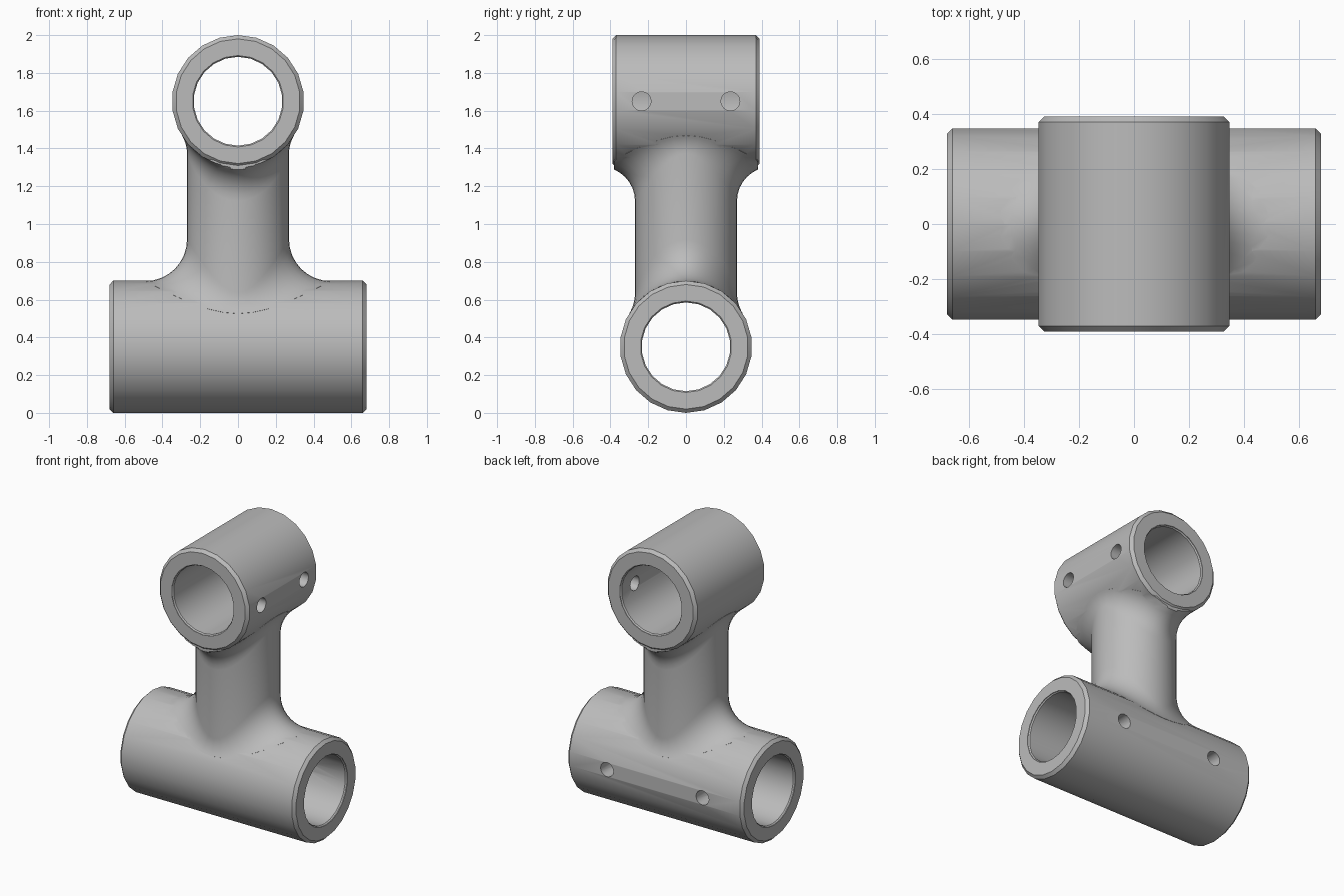
import bpy, bmesh, math
from mathutils import Vector

if "Cube" in bpy.data.objects:
    bpy.data.objects.remove(bpy.data.objects["Cube"], do_unlink=True)

X, Y, Z = Vector((1, 0, 0)), Vector((0, 1, 0)), Vector((0, 0, 1))
TUBE_R, BORE_R, STEM_R, PIN_R = 0.35, 0.235, 0.27, 0.05
LOW, HIGH = Z * 0.35, Z * 1.65
LOW_HALF, HIGH_HALF, CHAMFER = 0.68, 0.39, 0.02
SIDES = 22

grey = bpy.data.materials.new("plain_grey")
grey.use_nodes = True
colour = (0.5, 0.5, 0.5, 1)
grey.diffuse_color = colour
grey.node_tree.nodes["Principled BSDF"].inputs["Base Color"].default_value = colour


def skin(name, rings):
    """Closed solid through a stack of equal-sized rings."""
    bm = bmesh.new()
    loops = [[bm.verts.new(p) for p in ring] for ring in rings]
    n = len(loops[0])
    for a, b in zip(loops, loops[1:]):
        for i in range(n):
            j = (i + 1) % n
            bm.faces.new((a[i], a[j], b[j], b[i]))
    bm.faces.new(loops[0])
    bm.faces.new(loops[-1])
    bmesh.ops.recalc_face_normals(bm, faces=bm.faces)
    mesh = bpy.data.meshes.new(name)
    bm.to_mesh(mesh)
    bm.free()
    mesh.materials.append(grey)
    ob = bpy.data.objects.new(name, mesh)
    bpy.context.collection.objects.link(ob)
    return ob


def lathe(name, centre, axis, up, profile, sides=SIDES):
    """Turn (distance along axis, radius) pairs around an axis."""
    side = axis.cross(up)
    turns = [math.tau * i / sides for i in range(sides)]
    return skin(name, [[centre + axis * t + (up * math.cos(a) + side * math.sin(a)) * r
                        for a in turns] for t, r in profile])


def tube(name, centre, axis, half):
    c = CHAMFER
    return lathe(name, centre, axis, Z, [
        (-half, TUBE_R - c), (-half + c, TUBE_R), (half - c, TUBE_R), (half, TUBE_R - c)])


def bore(name, centre, axis, half):
    wide = BORE_R + 0.007
    return lathe(name, centre, axis, Z, [
        (-half - 0.1, wide), (-half + 0.004, wide), (-half + 0.012, BORE_R),
        (half - 0.012, BORE_R), (half - 0.004, wide), (half + 0.1, wide)])


def fillet(turn, r, steps=8):
    """Rolling-ball arc from tube to stem: (along tube, across tube, height above tube axis)."""
    reach = STEM_R + r
    along, across = reach * math.cos(turn), reach * math.sin(turn)
    big = TUBE_R - 0.002
    height = math.sqrt((big + r) ** 2 - across ** 2)
    centre = Vector((along, across, height))
    to_tube = Vector((0, -across, -height)).normalized()
    to_stem = Vector((-math.cos(turn), -math.sin(turn), 0))
    arc = [centre + to_tube.slerp(to_stem, k / steps) * r for k in range(steps + 1)]
    root = Vector((arc[0].x, arc[0].y * 0.85, arc[0].z * 0.85))
    return [root] + arc


# Stem, flaring into both tubes
columns = []
limit = HIGH_HALF - CHAMFER / 2
for i in range(40):
    turn = math.tau * i / 40
    bottom = [LOW + p for p in fillet(turn, 0.22)]
    top = []
    for p in fillet(turn - math.pi / 2, 0.18):
        y = max(-limit, min(limit, p.x))
        top.append(HIGH + Vector((-p.y, y, -p.z)))
    columns.append(bottom + top[::-1])
stem = skin("stem", [list(ring) for ring in zip(*columns)])

# Tubes, crossing at right angles
body = tube("cross_tube_joint", LOW, X, LOW_HALF)
upper = tube("upper_tube", HIGH, Y, HIGH_HALF)

# Bores and pin holes, on one side of each tube only
cutters = [bore("lower_bore", LOW, X, LOW_HALF), bore("upper_bore", HIGH, Y, HIGH_HALF)]
for s in (-1, 1):
    for centre, out in ((LOW + X * 0.37 * s, Y), (HIGH + Y * 0.235 * s, X)):
        cutters.append(lathe("pin_hole", centre, out, Z, [(0.1, PIN_R), (0.5, PIN_R)], 16))

helpers = [(stem, 'UNION'), (upper, 'UNION')] + [(c, 'DIFFERENCE') for c in cutters]
for ob, operation in helpers:
    ob.hide_render = True
    mod = body.modifiers.new(ob.name, 'BOOLEAN')
    mod.operation, mod.solver, mod.object = operation, 'EXACT', ob

# Bake the joined body and drop the helpers
bpy.context.view_layer.update()
result = bpy.data.meshes.new_from_object(body.evaluated_get(bpy.context.evaluated_depsgraph_get()))
body.modifiers.clear()
body.data = result
for ob, _ in helpers:
    bpy.data.objects.remove(ob, do_unlink=True)

bpy.ops.object.select_all(action='DESELECT')
body.select_set(True)
bpy.context.view_layer.objects.active = body
bpy.ops.object.shade_smooth_by_angle(angle=math.radians(30))
